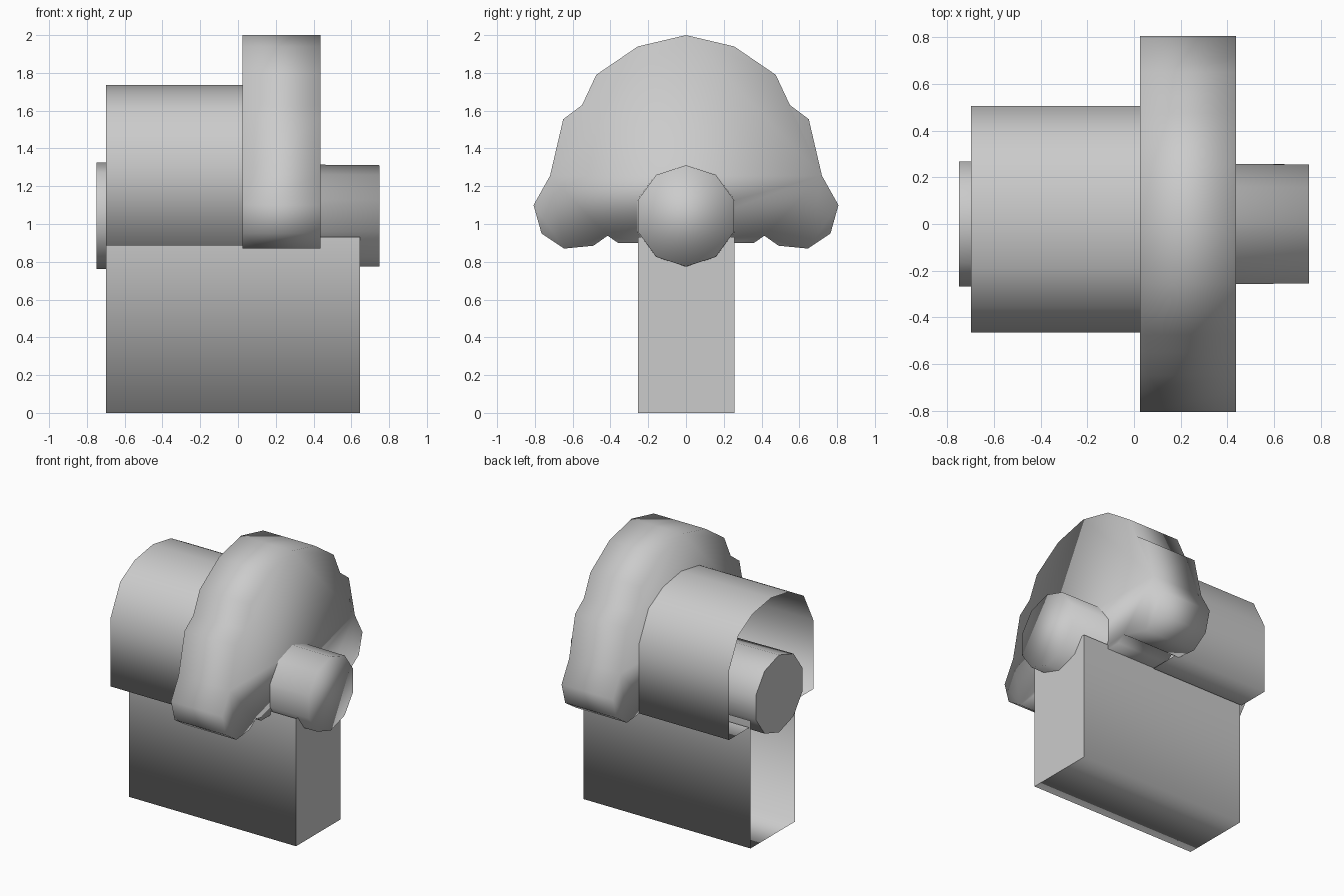
import bpy, bmesh, math

cube = bpy.data.objects.get("Cube")
if cube:
    bpy.data.objects.remove(cube, do_unlink=True)

# Single painted grey
grey = bpy.data.materials.new("plain_grey")
grey.use_nodes = True
colour = (0.6, 0.6, 0.6, 1)
grey.diffuse_color = colour
grey.node_tree.nodes["Principled BSDF"].inputs["Base Color"].default_value = colour


def extrude_x(name, start, end, x0, x1, closed=True, caps=(), sharp=()):
    """Loft a (y, z) profile along x; caps and sharp rims are 0 (x0) or 1 (x1)."""
    bm = bmesh.new()
    rings = [[bm.verts.new((x, y, z)) for y, z in profile]
             for x, profile in ((x0, start), (x1, end))]
    n = len(start)
    for i in range(n if closed else n - 1):
        j = (i + 1) % n
        bm.faces.new((rings[0][i], rings[0][j], rings[1][j], rings[1][i]))
    for k in caps:
        cap = bm.faces.new(rings[k])
        if k in sharp:
            for edge in cap.edges:
                edge.smooth = False
    bmesh.ops.recalc_face_normals(bm, faces=bm.faces[:])
    for face in bm.faces:
        face.smooth = True
    mesh = bpy.data.meshes.new(name)
    bm.to_mesh(mesh)
    bm.free()
    mesh.materials.append(grey)
    obj = bpy.data.objects.new(name, mesh)
    bpy.context.collection.objects.link(obj)
    return obj


def mirrored(half, centre=0.0):
    """Complete a half profile whose first point lies on the mirror line."""
    right = [(centre + y, z) for y, z in half]
    left = [(centre - y, z) for y, z in half if y > 0]
    return left[::-1] + right


def ring(radius, z, sides=10):
    return [(radius * math.sin(math.tau * i / sides),
             z + radius * math.cos(math.tau * i / sides)) for i in range(sides)]


# Plinth: hollow box, open at the top and at the -x end
plinth = [(-0.253, 0.93), (-0.253, 0), (0.257, 0), (0.257, 0.93)]
extrude_x("plinth", plinth, plinth, -0.7, 0.645, closed=False, caps=(1,), sharp=(1,))

# Arched housing: open tunnel with floor strips reaching the plinth
arch = mirrored([(0, 1.735), (0.208, 1.70), (0.375, 1.607), (0.485, 1.39),
                 (0.485, 0.885), (0.25, 0.885)], 0.02)
extrude_x("arched_housing", arch, arch, -0.7, 0.06, closed=False)

# Scalloped cover: solid slab with lobes at the lower corners
cover = mirrored([(0, 2.0), (0.255, 1.94), (0.475, 1.79), (0.55, 1.63),
                  (0.65, 1.555), (0.72, 1.255), (0.807, 1.1), (0.765, 0.95),
                  (0.645, 0.87), (0.49, 0.885), (0.415, 0.938), (0.36, 0.9),
                  (0.25, 0.9)])
extrude_x("scalloped_cover", cover, cover, 0.025, 0.438, caps=(0, 1))

# Drum running through the whole length
extrude_x("drum", ring(0.282, 1.043), ring(0.268, 1.043), -0.75, 0.75,
          caps=(0, 1), sharp=(0,))
